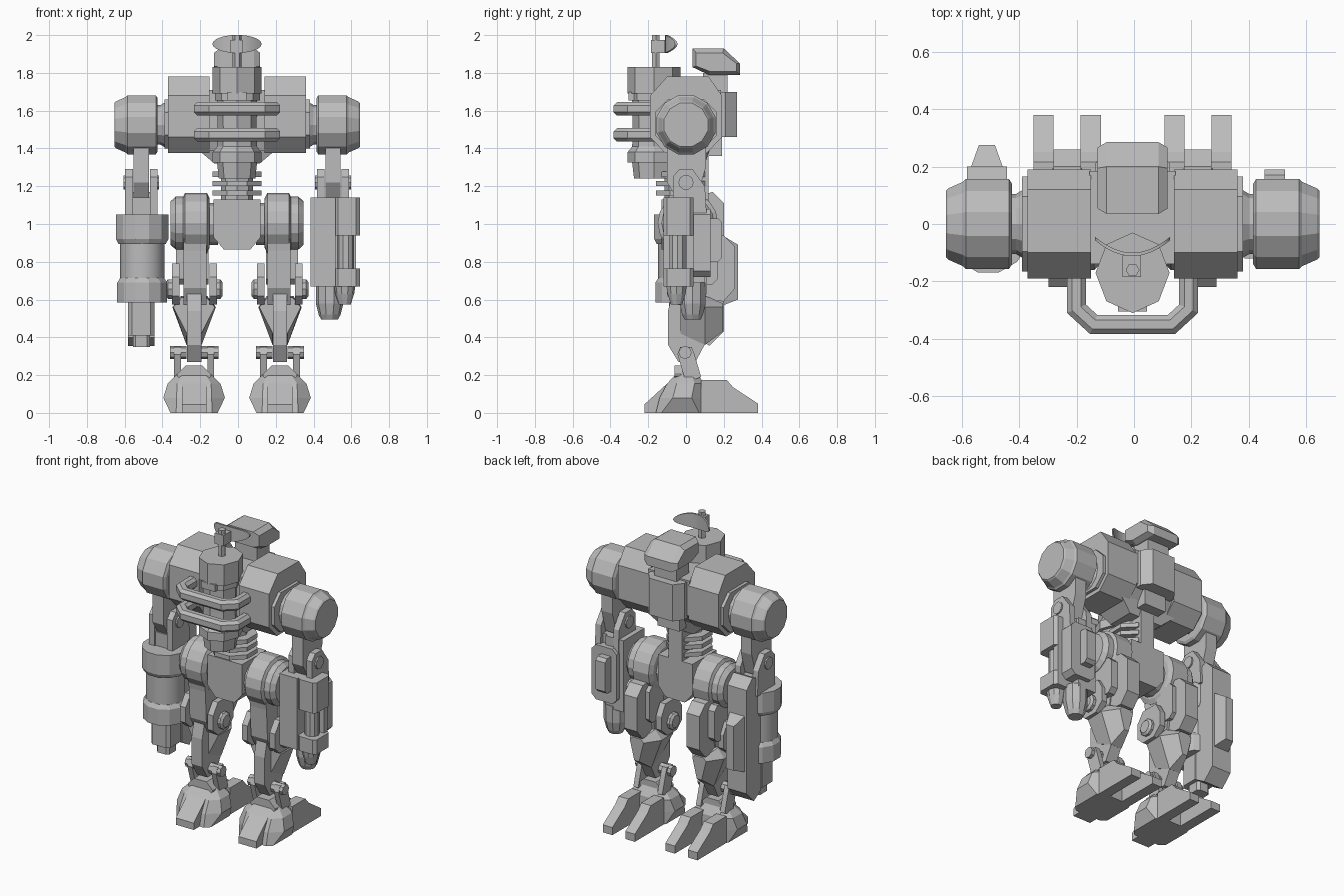
import bpy, bmesh, math
from mathutils import Vector

if "Cube" in bpy.data.objects:
    bpy.data.objects.remove(bpy.data.objects["Cube"])

grey = bpy.data.materials.new("armour_grey")
grey.diffuse_color = (0.5, 0.5, 0.5, 1)
grey.use_nodes = True
grey.node_tree.nodes["Principled BSDF"].inputs["Base Color"].default_value = grey.diffuse_color
OFF = -0.005  # body centre line sits slightly off the bounding-box centre


def loft(name, rings, mirror=False, smooth=False):
    """Skin a list of 3D point rings, cap both ends, optionally mirror in x."""
    bm = bmesh.new()
    for s in ((1, -1) if mirror else (1,)):
        vs = [[bm.verts.new((s * x + OFF, y, z)) for x, y, z in r] for r in rings]
        n = len(rings[0])
        for a, b in zip(vs, vs[1:]):
            for i in range(n):
                j = (i + 1) % n
                bm.faces.new((a[i], a[j], b[j], b[i]))
        bm.faces.new(vs[0])
        bm.faces.new(vs[-1])
    bmesh.ops.recalc_face_normals(bm, faces=bm.faces)
    me = bpy.data.meshes.new(name)
    bm.to_mesh(me)
    bm.free()
    me.materials.append(grey)
    if smooth:
        me.shade_smooth()
        me.set_sharp_from_angle(angle=math.radians(28))
    ob = bpy.data.objects.new(name, me)
    bpy.context.collection.objects.link(ob)
    return ob


def place(axis, t, pts):
    if axis == 'x':
        return [(t, u, v) for u, v in pts]
    if axis == 'y':
        return [(u, t, v) for u, v in pts]
    return [(u, v, t) for u, v in pts]


def prism(name, axis, lo, hi, pts, mirror=False):
    return loft(name, [place(axis, lo, pts), place(axis, hi, pts)], mirror)


def rect(u0, u1, v0, v1, c=0.0):
    if not c:
        return [(u0, v0), (u1, v0), (u1, v1), (u0, v1)]
    return [(u0 + c, v0), (u1 - c, v0), (u1, v0 + c), (u1, v1 - c),
            (u1 - c, v1), (u0 + c, v1), (u0, v1 - c), (u0, v0 + c)]


def box(name, x0, x1, y0, y1, z0, z1, c=0.0, axis='z', mirror=False):
    r = {'x': (x0, x1, y0, y1, z0, z1), 'y': (y0, y1, x0, x1, z0, z1),
         'z': (z0, z1, x0, x1, y0, y1)}[axis]
    return prism(name, axis, r[0], r[1], rect(*r[2:], c), mirror)


def ngon(c, r, n, sx=1.0, rot=0.0):
    return [(c[0] + sx * r * math.cos(rot + math.tau * i / n),
             c[1] + r * math.sin(rot + math.tau * i / n)) for i in range(n)]


def turned(name, axis, c, steps, n=12, mirror=False, sx=1.0, rot=0.0, smooth=False):
    """Stepped round part: steps are (position along axis, radius)."""
    return loft(name, [place(axis, t, ngon(c, r, n, sx, rot)) for t, r in steps], mirror, smooth)


# ---- torso ----
prism("shoulder_housing", 'x', 0.145, 0.365,
      [(-.19, 1.68), (-.1, 1.78), (.12, 1.78), (.19, 1.68), (.19, 1.46),
       (.11, 1.375), (-.11, 1.375), (-.19, 1.46)], True)
prism("torso_core", 'x', -.15, .15, [(-.14, 1.71), (.185, 1.71), (.185, 1.48), (.12, 1.39), (-.12, 1.39), (-.14, 1.45)])
loft("torso_belly", [place('z', 1.43, rect(-.25, .25, -.12, .14)),
                     place('z', 1.32, rect(-.12, .12, -.08, .1))])
prism("back_pack", 'z', 1.46, 1.70, [(-.13, .15), (.13, .15), (.13, .21), (.085, .27), (-.085, .27), (-.13, .21)])
box("back_pack_foot", -.08, .08, .12, .19, 1.36, 1.47)
box("back_neck", -.08, .08, .09, .22, 1.69, 1.80)
head = [(.035, 1.83), (.035, 1.93), (.2, 1.93), (.285, 1.85), (.285, 1.79), (.12, 1.79)]
slim = [(.16 + (y - .16) * .85, 1.85 + (z - 1.85) * .7) for y, z in head]
loft("back_head_box", [place('x', x, p) for x, p in ((-.122, slim), (-.09, head), (.09, head), (.122, slim))])

# ---- cockpit column, octagonal with a corner to the front ----
turned("cockpit", 'z', (0, -.17),
       [(1.24, .105), (1.325, .115), (1.325, .14), (1.38, .14), (1.41, .115), (1.5, .112), (1.655, .115),
        (1.655, .128), (1.69, .128), (1.69, .14), (1.83, .14)], 8, sx=.92)
box("cockpit_brow", -.05, .05, -.305, -.2, 1.655, 1.70)
turned("antenna_mast", 'z', (0, -.16), [(1.82, .024), (2.0, .024)], 6)
box("antenna_box", -.035, .03, -.185, -.11, 1.905, 1.975)
rings = []
for i in range(13):
    a = math.pi * (i + .15) / 12.3
    x = -.13 * math.cos(a)
    y, h = -.112 + .055 * (x / .13) ** 2, .048 * math.sin(a)
    rings.append([(x, y, 1.953 - h), (x, y + .012, 1.953 - h), (x, y + .012, 1.953 + h), (x, y, 1.953 + h)])
loft("antenna_dish", rings, smooth=True)

# guard bars around the cockpit
path = [Vector(p) for p in ((-.195, -.12), (-.195, -.295), (-.135, -.35), (.135, -.35), (.195, -.295), (.195, -.12))]
for z in (1.61, 1.472):
    rings = []
    for i, p in enumerate(path):
        d0 = (p - path[max(i - 1, 0)]).normalized()
        d1 = (path[min(i + 1, 5)] - p).normalized()
        d = (d0 + d1).normalized()
        k = 1 / max(d.dot(d1), d.dot(d0))
        rings.append([(p.x - d.y * u * k, p.y + d.x * u * k, z + v) for u, v in rect(-.033, .033, -.036, .036, .018)])
    loft("guard_bar", rings)

# ---- waist and pelvis ----
box("spine", -.05, .05, .03, .12, 1.05, 1.36)
turned("waist_post", 'z', (0, -.03), [(1.08, .085), (1.34, .085)], 8)
for z in (1.15, 1.2, 1.25):
    turned("waist_disc", 'z', (0, -.03), [(z, .14), (z + .028, .14)], 8, rot=math.pi / 8)
prism("pelvis", 'y', -.13, .12, [(-.125, 1.13), (.125, 1.13), (.125, .93), (.07, .865), (-.07, .865), (-.125, .93)])
turned("hip_axle", 'x', (0, 1.0), [(.1, .11), (.16, .11)], 12, True)

# ---- legs ----
turned("hip_drum", 'x', (.01, 1.005), [(.145, .13), (.16, .16), (.275, .16), (.285, .14), (.325, .14), (.352, .115)],
       16, True)
L = .2275
prism("thigh", 'x', L - .065, L + .055, [(-.12, 1.0), (.13, 1.0), (.13, .8), (.1, .6), (-.04, .57), (-.09, .66), (-.1, .86)],
      True)
prism("thigh_back_block", 'x', L - .048, L + .048, [(.08, .95), (.2, .94), (.26, .88), (.26, .66), (.2, .59), (.08, .6)], True)
box("thigh_side_frame", L - .075, L + .095, .02, .17, .68, .92, .03, 'x', True)
for s in (-1, 1):
    a = L + s * .1
    prism("knee_plate", 'x', a - .022, a + .018,
          [(-.1, .62), (-.1, .72), (-.05, .79), (.07, .79), (.11, .72), (.11, .63), (.05, .575), (-.05, .575)], True)
    turned("knee_bolt", 'x', (0, .655), [(L + s * .11, .055), (L + s * .138, .055), (L + s * .15, .04)], 10, True)
prism("shin", 'x', L - .038, L + .038,
      [(-.05, .73), (.06, .73), (.11, .6), (.13, .42), (.05, .27), (-.04, .27), (-.095, .36), (-.095, .54)], True)


# diamond calf armour, widest below the knee and narrowing to the back
def diamond(w, z0, z1):
    return [(L + w, .56), (L + w * .35, z0), (L - w * .35, z0), (L - w, .56), (L - w * .6, z1), (L + w * .6, z1)]


loft("calf", [place('y', -.03, diamond(.11, .42, .61)), place('y', .1, diamond(.115, .36, .62)),
              place('y', .195, diamond(.05, .43, .58))], True)
for s in (-1, 1):
    prism("ankle_bracket", 'x', L + s * .07, L + s * .105,
          [(-.045, .31), (-.03, .35), (.03, .35), (.045, .31), (.08, .19), (.0, .16)], True)
    turned("ankle_bolt", 'x', (-.005, .32), [(L + s * .04, .035), (L + s * .128, .035)], 8, True)
box("ankle_block", L - .09, L + .09, -.06, .06, .15, .25, .045, 'y', True)

# ---- feet ----
foot = []
for z, w, y0, y1, c in ((0, .125, -.16, .1, .03), (.08, .163, -.14, .1, .07), (.155, .14, -.1, .095, .05), (.21, .085, -.05, .06, .03)):
    foot.append(place('z', z, rect(L - w, L + w, y0, y1, c)))
loft("foot", foot, True)
prism("front_toe", 'x', L - .065, L + .065, [(-.22, 0), (-.22, .045), (-.1, .155), (0, .155), (0, 0)], True)
for s in (-1, 1):
    c = L + s * .082
    prism("rear_toe", 'x', c - .035, c + .035, [(.08, 0), (.08, .175), (.215, .175), (.25, .135), (.38, .05), (.38, 0)], True)

# ---- shoulders and upper arms ----
box("shoulder_collar", .36, .385, -.165, .165, 1.4, 1.66, .07, 'x', True)
turned("shoulder_joint", 'x', (0, 1.525), [(.38, .12), (.405, .105), (.43, .105)], 12, True)
turned("shoulder_drum", 'x', (0, 1.525), [(.42, .145), (.43, .162), (.58, .162), (.59, .152), (.642, .128), (.65, .12)],
       12, True, rot=math.pi / 12)
A = .507
prism("upper_arm", 'x', A - .04, A + .04,
      [(-.1, 1.45), (.105, 1.45), (.105, 1.3), (.06, 1.15), (-.05, 1.14), (-.1, 1.22)], True)
for s in (-1, 1):
    a = A + s * .065
    prism("elbow_bracket", 'x', a - .02, a + .02,
          [(-.07, 1.04), (-.07, 1.25), (-.035, 1.29), (.035, 1.29), (.1, 1.2), (.11, 1.04)], True)
    turned("elbow_bolt", 'x', (0, 1.22), [(a, .04), (a + s * .03, .04)], 10, True)
box("forearm_neck", A - .05, A + .05, -.06, .08, 1.0, 1.14, mirror=True)

# ---- cannon forearm (negative x) ----
turned("cannon_drum", 'z', (-A + .005, -.03), [(.7, .117), (.91, .117)], 24, smooth=True)
for steps in ([(.895, .13), (.92, .143), (1.05, .143)], [(.585, .137), (.69, .137), (.715, .12)]):
    turned("cannon_collar", 'z', (-A + .005, -.03), steps, 12, rot=math.pi / 12)
box("cannon_barrel", -A - .07, -A + .07, -.09, .06, .41, .6, .02)
box("cannon_muzzle", -A - .045, -A + .045, -.06, .04, .35, .42, .015)
prism("cannon_back_frame", 'x', -A - .07, -A + .07,
      [(.05, 1.08), (.11, 1.16), (.14, 1.17), (.2, 1.11), (.2, .43), (.125, .355), (.05, .4)])
loft("cannon_back_fin", [place('y', .185, rect(-A - .06, -A + .06, .565, .945)),
                         place('y', .275, rect(-A - .028, -A + .028, .6, .89))])

# ---- gun forearm (positive x) ----
box("gun_body", .39, .52, -.12, .10, .67, 1.14)
box("gun_outer_top", .515, .65, -.12, .04, .94, 1.14, .02)
box("gun_outer_base", .515, .65, -.12, .04, .67, .765, .02)
box("gun_outer_wall", .52, .63, .0, .04, .67, 1.14)
turned("gun_drum", 'z', (.575, -.045), [(.76, .045), (.945, .045)], 10)
turned("gun_small_nozzle", 'z', (.57, -.05), [(.68, .058), (.63, .05), (.575, .032)], 10)
turned("gun_muzzle", 'z', (.49, .035), [(.69, .073), (.58, .073), (.52, .058), (.495, .045)], 10)
box("gun_back_box", .46, .53, .08, .19, .8, 1.03, .02, 'x')
box("gun_back_plate", .42, .60, .03, .13, .72, 1.08, .03, 'y')
